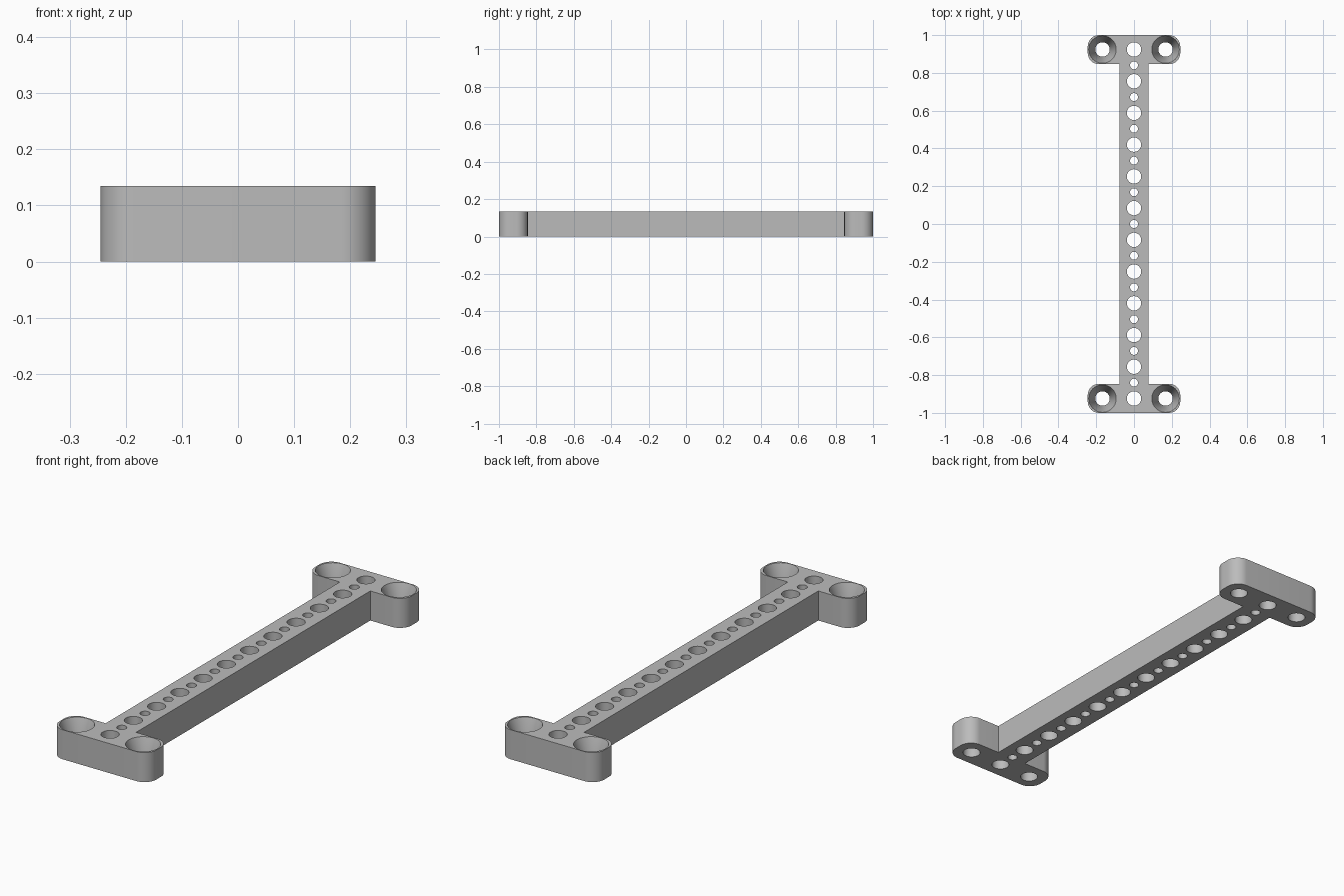
import bpy, bmesh
from math import sin, cos, pi

old = bpy.data.objects.get("Cube")
if old:
    bpy.data.objects.remove(old, do_unlink=True)

HEIGHT = 0.135
HALF_W, BAR_W, INNER_Y = 0.245, 0.077, 0.846
CORNER = 0.06
PITCH = 0.168

grey = bpy.data.materials.new("light grey")
grey.use_nodes = True
colour = (0.5, 0.5, 0.5, 1)
grey.diffuse_color = colour
grey.node_tree.nodes["Principled BSDF"].inputs["Base Color"].default_value = colour


def make_object(name, bm):
    bmesh.ops.recalc_face_normals(bm, faces=bm.faces)
    mesh = bpy.data.meshes.new(name)
    bm.to_mesh(mesh)
    bm.free()
    mesh.materials.append(grey)
    obj = bpy.data.objects.new(name, mesh)
    bpy.context.collection.objects.link(obj)
    return obj


def arc(cx, cy, start, steps=12):
    """Quarter turn, counter-clockwise from the start angle."""
    angles = [start + pi / 2 * i / steps for i in range(steps + 1)]
    return [(cx + CORNER * cos(a), cy + CORNER * sin(a)) for a in angles]


# Outline: one half, then the same half turned 180 degrees
half = [(BAR_W, INNER_Y)]
half += arc(HALF_W - CORNER, INNER_Y + CORNER, -pi / 2)
half += arc(HALF_W - CORNER, 1 - CORNER, 0)
half += arc(CORNER - HALF_W, 1 - CORNER, pi / 2)
half += arc(CORNER - HALF_W, INNER_Y + CORNER, pi)
half += [(-BAR_W, INNER_Y)]
outline = half + [(-x, -y) for x, y in half]

bm = bmesh.new()
base = bm.faces.new([bm.verts.new((x, y, 0)) for x, y in outline])
top = bmesh.ops.extrude_face_region(bm, geom=[base])["geom"]
bmesh.ops.translate(bm, vec=(0, 0, HEIGHT),
                    verts=[v for v in top if isinstance(v, bmesh.types.BMVert)])
bracket = make_object("mounting_bracket", bm)

# Hole cutters, each a turned profile of (radius, height)
cut = bmesh.new()


def add_hole(x, y, profile, sides=40):
    rings = [[cut.verts.new((x + r * cos(2 * pi * i / sides),
                             y + r * sin(2 * pi * i / sides), z))
              for i in range(sides)] for r, z in profile]
    for low, high in zip(rings, rings[1:]):
        for i in range(sides):
            j = (i + 1) % sides
            cut.faces.new((low[i], low[j], high[j], high[i]))
    cut.faces.new(rings[0])
    cut.faces.new(rings[-1])


def straight(r):
    return [(r, -0.05), (r, HEIGHT + 0.05)]


# Alternating large and small holes along the bar
for i in range(12):
    add_hole(0, (i - 5.5) * PITCH, straight(0.038))
for i in range(11):
    add_hole(0, (i - 5) * PITCH, straight(0.021))

# Countersunk screw holes in the four ends
countersink = [(0.038, -0.05), (0.038, 0.03), (0.073, HEIGHT), (0.073, HEIGHT + 0.05)]
for x in (-0.167, 0.167):
    for y in (-0.924, 0.924):
        add_hole(x, y, countersink)

cutter = make_object("hole_cutter", cut)
cutter.hide_render = True

# Cut the holes and bake the result
mod = bracket.modifiers.new("holes", 'BOOLEAN')
mod.operation = 'DIFFERENCE'
mod.solver = 'EXACT'
mod.object = cutter
bpy.context.view_layer.objects.active = bracket
bracket.select_set(True)
bpy.ops.object.modifier_apply(modifier=mod.name)
bpy.data.objects.remove(cutter, do_unlink=True)
bpy.ops.object.shade_smooth_by_angle(angle=pi / 6)
